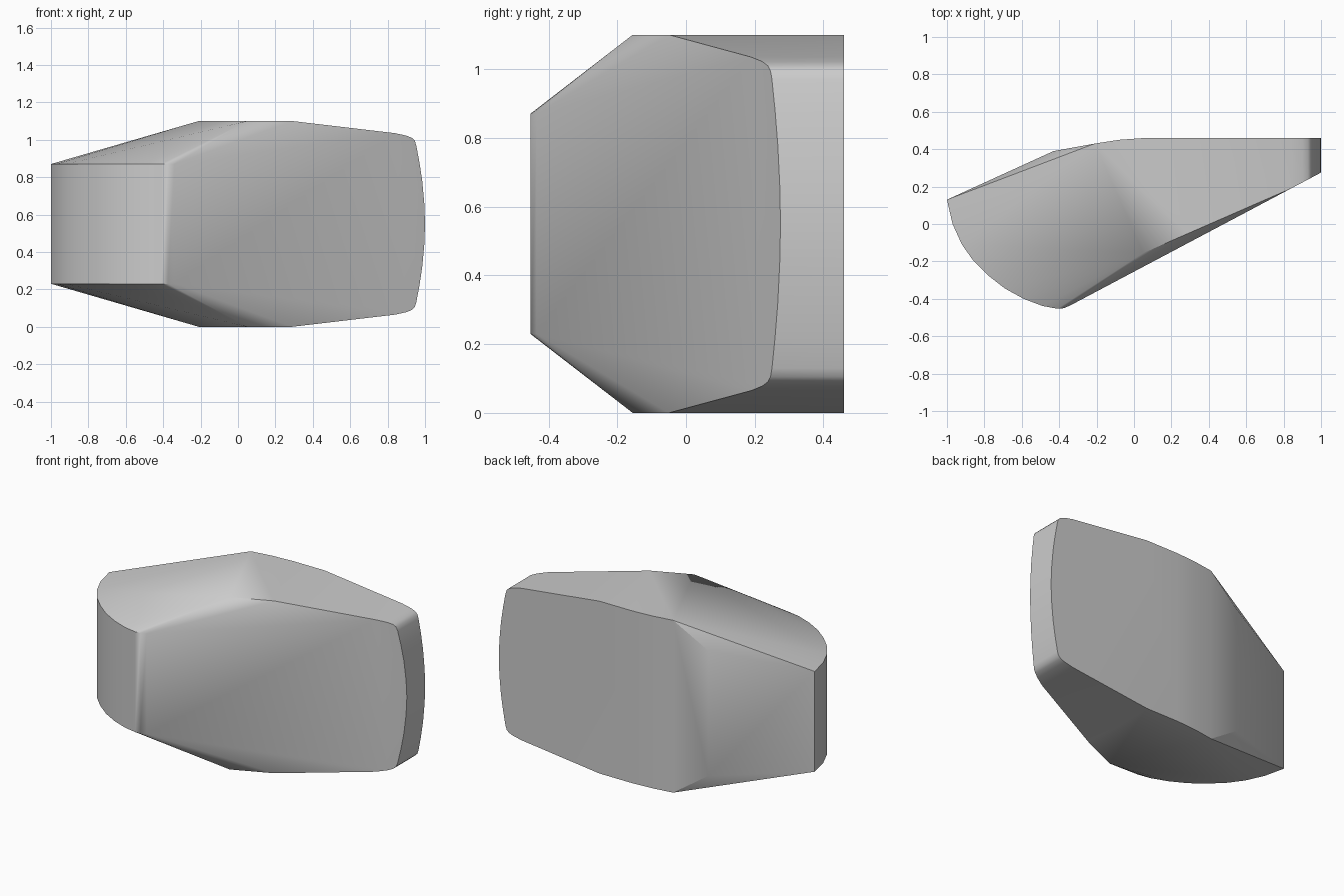
import bpy
import bmesh

cube = bpy.data.objects.get("Cube")
if cube:
    bpy.data.objects.remove(cube, do_unlink=True)

MID = 0.55  # height of the mirror plane

grey = bpy.data.materials.new("stone_grey")
grey.use_nodes = True
colour = (0.6, 0.6, 0.6, 1)
grey.diffuse_color = colour
grey.node_tree.nodes["Principled BSDF"].inputs["Base Color"].default_value = colour


def front_y(x):
    """Depth of the slanted front wall at a given x."""
    return 0.275 - 0.53 * (1 - x)


# Curved left wall, at one constant height
nose = [(-1, 0.13), (-0.97, 0), (-0.92, -0.11), (-0.86, -0.195), (-0.78, -0.275),
        (-0.69, -0.345), (-0.59, -0.4), (-0.49, -0.438), (-0.41, -0.453),
        (-0.375, -0.45), (-0.34, -0.435)]
points = [(x, y, 0.87) for x, y in nose]

# Flat top and the bent back wall
points += [(x, y, 1.1) for x, y in
           [(0.05, -0.155), (0.29, -0.05), (0.29, 0.46), (0.06, 0.46),
            (-0.08, 0.45), (-0.21, 0.43)]]
points.append((-0.43, 0.39, 0.95))

# Bowed right end, run from the slanted front to the back
bow = [(0.84, 1.035), (0.9, 1.022), (0.93, 1.01), (0.945, 0.995), (0.953, 0.97),
       (0.97, 0.88), (0.985, 0.78), (0.996, 0.66), (1, 0.55)]
for x, z in bow:
    points += [(x, front_y(x), z), (x, 0.46, z)]

# Mirror top to bottom and wrap everything in one convex shell
bm = bmesh.new()
for x, y, z in points:
    bm.verts.new((x, y, z))
    bm.verts.new((x, y, 2 * MID - z))
bmesh.ops.remove_doubles(bm, verts=bm.verts[:], dist=0.0005)
hull = bmesh.ops.convex_hull(bm, input=bm.verts[:])
spare = [v for v in bm.verts if not v.link_faces]
bmesh.ops.delete(bm, geom=spare, context="VERTS")
bmesh.ops.dissolve_limit(bm, angle_limit=0.01, verts=bm.verts[:], edges=bm.edges[:])
bmesh.ops.recalc_face_normals(bm, faces=bm.faces[:])

mesh = bpy.data.meshes.new("faceted_body")
bm.to_mesh(mesh)
bm.free()
mesh.materials.append(grey)
body = bpy.data.objects.new("faceted_body", mesh)
bpy.context.collection.objects.link(body)

# Smooth the curved walls, keep the main edges crisp
bpy.ops.object.select_all(action="DESELECT")
body.select_set(True)
bpy.context.view_layer.objects.active = body
bpy.ops.object.shade_smooth_by_angle(angle=0.5)
